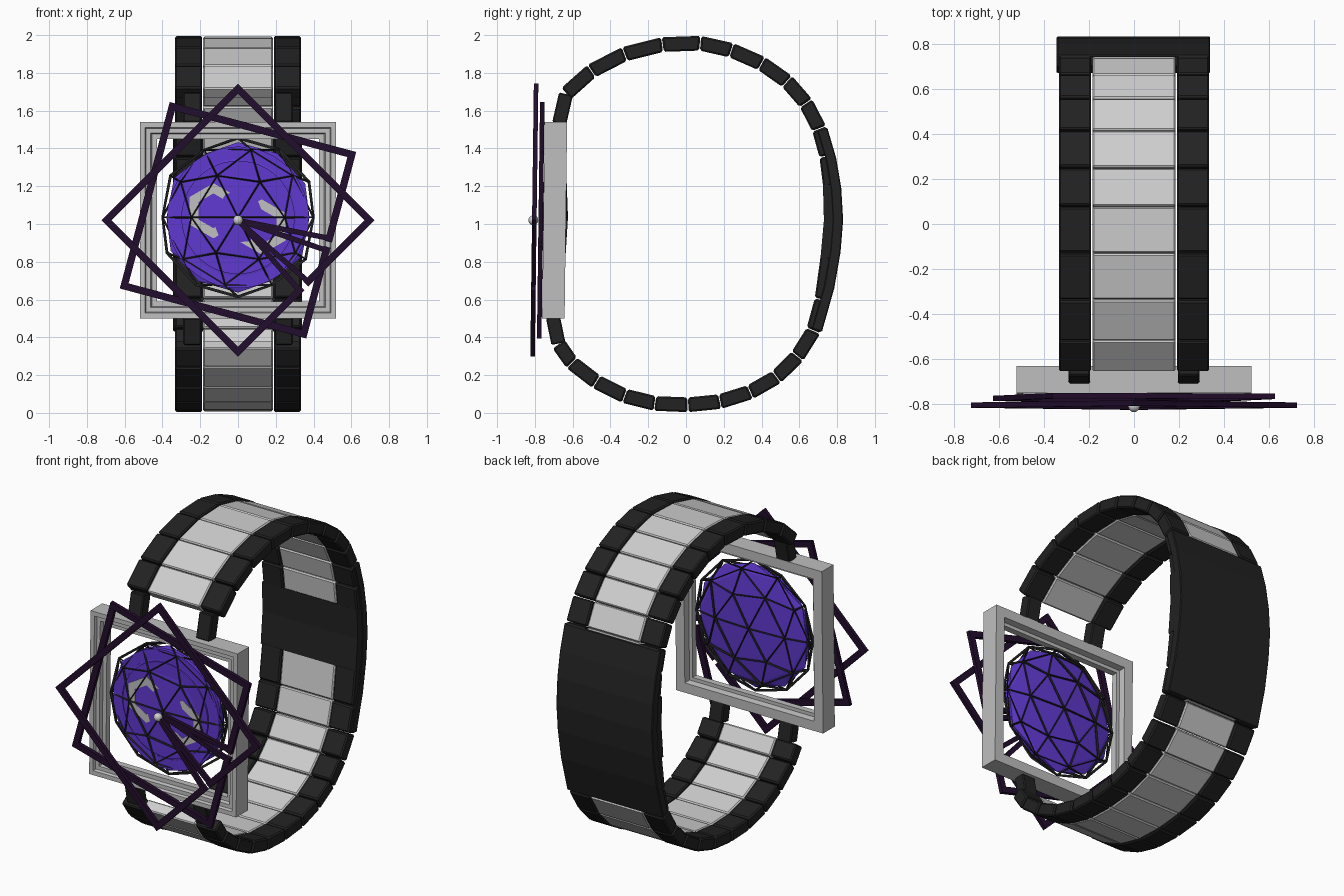
import bpy, bmesh, math
from mathutils import Vector, Matrix

if "Cube" in bpy.data.objects:
    bpy.data.objects.remove(bpy.data.objects["Cube"])

CZ = 1.02      # height of the dial centre
TILT = 0.013   # slight backward lean of the dial


def material(name, rgb):
    m = bpy.data.materials.new(name)
    m.diffuse_color = (*rgb, 1)
    m.use_nodes = True
    m.node_tree.nodes["Principled BSDF"].inputs["Base Color"].default_value = m.diffuse_color
    return m


BLACK = material("black", (0.016, 0.016, 0.016))
STEEL = material("light_steel", (0.62, 0.62, 0.62))
FRAME = material("frame_grey", (0.52, 0.52, 0.52))
PURPLE = material("violet", (0.115, 0.04, 0.62))
DARK = material("dark_plum", (0.016, 0.004, 0.025))


def finish(name, bm, mat, bevel=0, tilt=False):
    if tilt:
        for v in bm.verts:
            v.co.y += TILT * (v.co.z - CZ)
    bmesh.ops.recalc_face_normals(bm, faces=bm.faces[:])
    me = bpy.data.meshes.new(name)
    bm.to_mesh(me)
    bm.free()
    me.materials.append(mat)
    ob = bpy.data.objects.new(name, me)
    bpy.context.collection.objects.link(ob)
    if bevel:
        b = ob.modifiers.new("bevel", 'BEVEL')
        b.width, b.segments = bevel, 1
    return ob


def prism(bm, pts, x0, x1):
    """Extrude a closed (y, z) outline from x0 to x1."""
    a = [bm.verts.new((x0, y, z)) for y, z in pts]
    b = [bm.verts.new((x1, y, z)) for y, z in pts]
    bm.faces.new(a)
    bm.faces.new(b[::-1])
    for i in range(len(pts)):
        j = (i + 1) % len(pts)
        bm.faces.new((a[i], b[i], b[j], a[j]))


def normals(path):
    out = []
    for i in range(len(path)):
        t = Vector(path[min(i + 1, len(path) - 1)]) - Vector(path[max(i - 1, 0)])
        out.append(Vector((-t.y, t.x)).normalized())
    return out


def links(bm, path, x0, x1, thick, gap):
    """One mitred block for each step of the path."""
    n = normals(path)
    for i in range(len(path) - 1):
        a, b = Vector(path[i]), Vector(path[i + 1])
        d = (b - a).normalized() * gap
        h = thick / 2
        prism(bm, [a + d + n[i] * h, b - d + n[i + 1] * h,
                   b - d - n[i + 1] * h, a + d - n[i] * h], x0, x1)


# Strap centre line (y, z), from each lug round to the clasp
top = [(-0.672, 1.53), (-0.635, 1.69), (-0.50, 1.81), (-0.325, 1.90), (-0.125, 1.95), (0.075, 1.957),
       (0.24, 1.92), (0.40, 1.85), (0.535, 1.755), (0.635, 1.64), (0.705, 1.505),
       (0.745, 1.36), (0.765, 1.20)]
bottom = [(-0.705, 0.51), (-0.675, 0.365), (-0.605, 0.265), (-0.475, 0.165), (-0.325, 0.09),
          (-0.165, 0.05), (0.01, 0.043), (0.18, 0.06), (0.34, 0.11), (0.48, 0.19), (0.59, 0.30),
          (0.675, 0.435), (0.72, 0.60), (0.752, 0.83)]
side, centre, lugs = bmesh.new(), bmesh.new(), bmesh.new()
for path in (top, bottom):
    for s in (-1, 1):
        links(side, path[1:], s * 0.19, s * 0.333, 0.078, 0.004)
        links(lugs, path[:2], s * 0.195, s * 0.29, 0.075, 0.002)
    links(centre, path[1:], -0.185, 0.185, 0.07, 0.002)
finish("side_links", side, BLACK, 0.008)
finish("centre_links", centre, STEEL, 0.007)
finish("lugs", lugs, BLACK, 0.006)

# Clasp: curved outer cover and an inner block
outer = [(0.748, 1.51), (0.795, 1.35), (0.822, 1.19), (0.832, 1.02),
         (0.818, 0.85), (0.785, 0.66), (0.72, 0.43)]
n = normals(outer)
bm = bmesh.new()
prism(bm, outer + [Vector(p) - k * 0.055 for p, k in list(zip(outer, n))[::-1]], -0.343, 0.338)
finish("clasp_cover", bm, BLACK, 0.005)
bm = bmesh.new()
prism(bm, [(0.725, 1.21), (0.73, 1.02), (0.712, 0.82), (0.79, 0.82), (0.81, 1.02), (0.80, 1.21)], -0.338, 0.335)
finish("clasp_inner_block", bm, BLACK)

# Stepped square frame: a closed (half size, y) profile swept round four corners
prof = [(0.52, -0.755), (0.492, -0.755), (0.486, -0.738), (0.462, -0.738), (0.456, -0.715),
        (0.43, -0.715), (0.43, -0.675), (0.452, -0.675), (0.458, -0.636), (0.52, -0.636)]
bm = bmesh.new()
rings = [[bm.verts.new((sx * r, y, CZ + sz * r)) for r, y in prof]
         for sx, sz in ((1, 1), (-1, 1), (-1, -1), (1, -1))]
for i in range(4):
    a, b = rings[i], rings[(i + 1) % 4]
    for k in range(len(prof)):
        m = (k + 1) % len(prof)
        bm.faces.new((a[k], b[k], b[m], a[m]))
finish("square_frame", bm, FRAME, tilt=True)


# Dial: flattened faceted body inside a wire cage
def lens(r, half_depth):
    bm = bmesh.new()
    bmesh.ops.create_icosphere(bm, subdivisions=2, radius=1)
    for v in bm.verts:
        v.co = Vector((v.co.x * r, v.co.y * half_depth - 0.695, v.co.z * r + CZ + 0.015))
    return bm


finish("dial_body", lens(0.398, 0.052), PURPLE, tilt=True)
cage = finish("wire_cage", lens(0.42, 0.062), BLACK, tilt=True)
w = cage.modifiers.new("wire", 'WIREFRAME')
w.thickness, w.use_even_offset = 0.016, False


def ring_plate(bm, cx, cz, r0, r1, y0, y1, sides, turn=0.0):
    """Flat polygonal ring facing the front."""
    loops = []
    for i in range(sides):
        a = turn + 2 * math.pi * i / sides
        loops.append([bm.verts.new((cx + r * math.cos(a), y, cz + r * math.sin(a)))
                      for r, y in ((r0, y0), (r1, y0), (r1, y1), (r0, y1))])
    for i in range(sides):
        a, b = loops[i], loops[(i + 1) % sides]
        for k in range(4):
            bm.faces.new((a[k], b[k], b[(k + 1) % 4], a[(k + 1) % 4]))


bm = bmesh.new()
ring_plate(bm, 0, CZ + 0.015, 0.31, 0.375, -0.726, -0.69, 48)
ring_plate(bm, 0, CZ + 0.015, 0.005, 0.30, -0.735, -0.69, 48)
finish("dial_plate", bm, PURPLE, tilt=True)

# Two hexagonal inlays on the dial
bm = bmesh.new()
for cx, cz in ((-0.13, 1.07), (0.125, 0.985)):
    ring_plate(bm, cx, cz, 0.092, 0.146, -0.741, -0.734, 6, math.pi / 6)
finish("hexagon_inlays", bm, FRAME, tilt=True)


# Thin rotated squares, each with a narrow notch running in to the hub
def notched_square(name, turn, y, half=0.492):
    bm = bmesh.new()
    g = 0.033
    pts = [(half, g), (half, half), (-half, half), (-half, -half), (half, -half), (half, -g), (0.02, 0)]
    rot = Matrix.Rotation(turn, 2)
    pts = [rot @ Vector(p) for p in pts]
    for i, a in enumerate(pts):
        b = pts[(i + 1) % len(pts)]
        wid = 0.019 if i < 5 else 0.014
        d = (b - a).normalized() * wid
        s = Vector((-d.y, d.x))
        quad = [a - d + s, a - d - s, b + d - s, b + d + s]
        f = [bm.verts.new((p.x, y - 0.012, p.y + CZ)) for p in quad]
        k = [bm.verts.new((p.x, y + 0.012, p.y + CZ)) for p in quad]
        bm.faces.new(f)
        bm.faces.new(k[::-1])
        for j in range(4):
            m = (j + 1) % 4
            bm.faces.new((f[j], k[j], k[m], f[m]))
    finish(name, bm, DARK, tilt=True)


notched_square("front_notched_square", math.radians(-45), -0.803)
notched_square("rear_notched_square", math.radians(-15), -0.769)

# Hub at the centre of the hands
bm = bmesh.new()
bmesh.ops.create_uvsphere(bm, u_segments=16, v_segments=10, radius=0.026,
                          matrix=Matrix.Translation((0, -0.808, CZ)))
hub = finish("centre_hub", bm, STEEL)
bpy.context.view_layer.objects.active = hub
hub.select_set(True)
bpy.ops.object.shade_smooth_by_angle()
